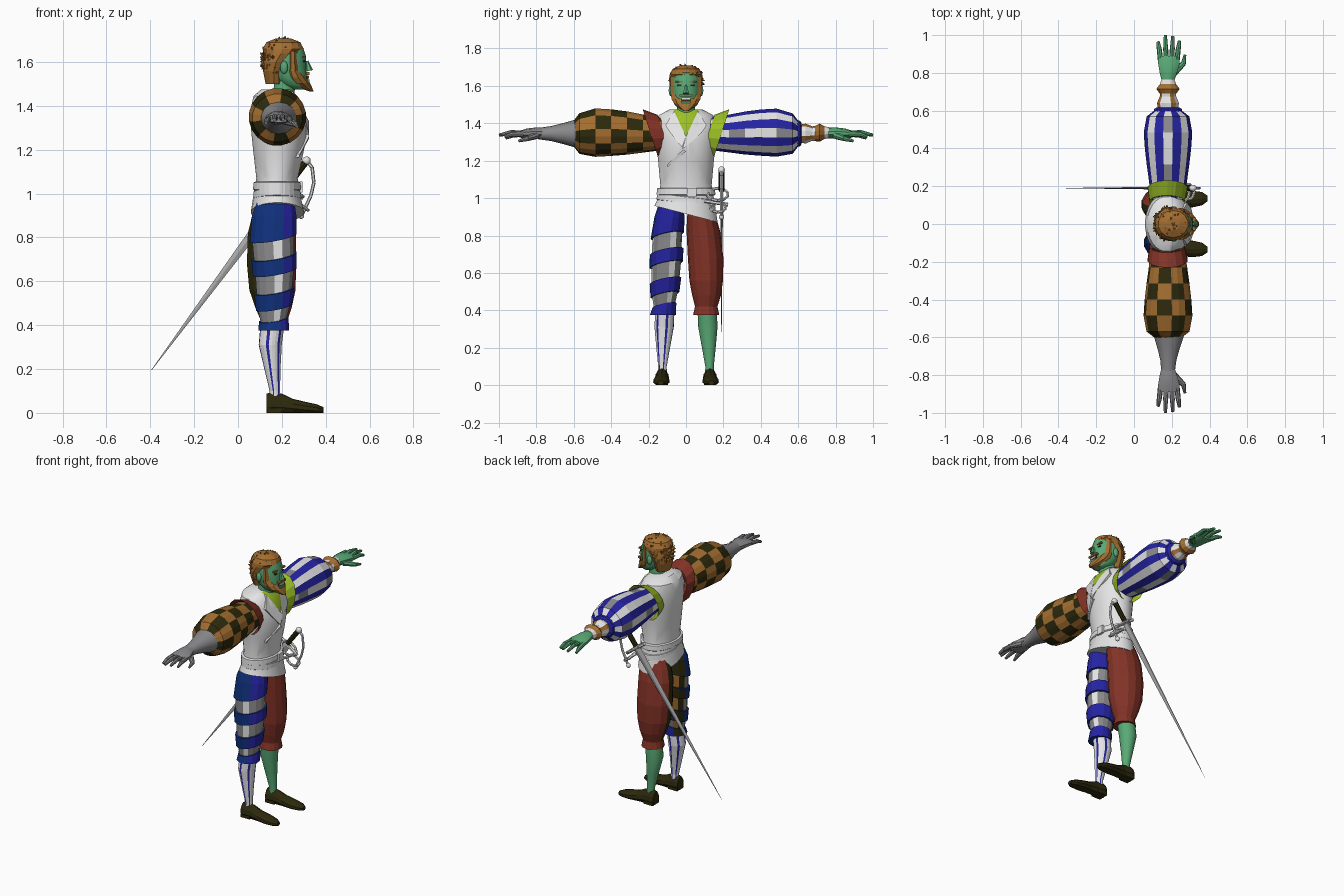
import bpy, bmesh, math, random
from mathutils import Vector, Matrix

if "Cube" in bpy.data.objects:
    bpy.data.objects.remove(bpy.data.objects["Cube"])

random.seed(4)
COLOURS = {
    "green_skin": (0.10, 0.40, 0.18), "ginger": (0.37, 0.155, 0.03), "white_cloth": (0.78, 0.78, 0.78),
    "grey": (0.25, 0.25, 0.26), "blue": (0.018, 0.017, 0.36), "navy": (0.005, 0.03, 0.2),
    "dark_olive": (0.026, 0.022, 0.004), "red": (0.23, 0.033, 0.02), "lime": (0.33, 0.52, 0.02),
    "steel": (0.4, 0.4, 0.4)}
MAT = {}
for key, c in COLOURS.items():
    MAT[key] = bpy.data.materials.new(key)
    MAT[key].diffuse_color = (*c, 1)


def finish(bm, name, mats, rule=None, smooth=False):
    """Turn a bmesh into an object; rule(i, j, centre, normal) picks the colour."""
    bmesh.ops.recalc_face_normals(bm, faces=bm.faces[:])
    bm.normal_update()
    if rule:
        li, lj = bm.faces.layers.int["i"], bm.faces.layers.int["j"]
        for f in bm.faces:
            f.material_index = mats.index(rule(f[li], f[lj], f.calc_center_median(), f.normal))
    me = bpy.data.meshes.new(name)
    bm.to_mesh(me)
    bm.free()
    ob = bpy.data.objects.new(name, me)
    bpy.context.collection.objects.link(ob)
    for m in mats:
        me.materials.append(MAT[m])
    if smooth:
        bpy.ops.object.select_all(action='DESELECT')
        ob.select_set(True)
        bpy.context.view_layer.objects.active = ob
        bpy.ops.object.shade_smooth_by_angle(angle=0.65)
    return ob


def loft(name, axis, rings, mats, n=12, rule=None, warp=None, cuts=(), smooth=False):
    """Skin ellipses (position, centre a, radius a, centre b, radius b) along an axis."""
    bm = bmesh.new()
    li, lj = bm.faces.layers.int.new("i"), bm.faces.layers.int.new("j")
    loops = []
    for p, ca, ra, cb, rb in rings:
        loop = []
        for k in range(n):
            t = 2 * math.pi * (k + 0.5) / n
            a, b = ca + ra * math.cos(t), cb + rb * math.sin(t)
            v = Vector({"x": (p, a, b), "y": (a, p, b), "z": (a, b, p)}[axis])
            loop.append(bm.verts.new(warp(v, len(loops)) if warp else v))
        loops.append(loop)
    for i in range(len(loops) - 1):
        for j in range(n):
            f = bm.faces.new((loops[i][j], loops[i][(j + 1) % n], loops[i + 1][(j + 1) % n], loops[i + 1][j]))
            f[li], f[lj] = i, j
    bm.faces.new(loops[0])
    bm.faces.new(loops[-1])
    for co, no in cuts:
        bmesh.ops.bisect_plane(bm, geom=bm.verts[:] + bm.edges[:] + bm.faces[:], plane_co=co, plane_no=no)
    return finish(bm, name, mats, rule, smooth)


def rod(name, a, b, r0, r1, mat, n=8, flat=1.0):
    """Tapered rod between two points; flat squashes it sideways in y."""
    a, b = Vector(a), Vector(b)
    bm = bmesh.new()
    rot = (b - a).to_track_quat('Z', 'Y').to_matrix().to_4x4()
    bmesh.ops.create_cone(bm, cap_ends=True, segments=n, radius1=r0, radius2=r1, depth=(b - a).length,
                          matrix=Matrix.Translation((a + b) / 2) @ rot)
    for v in bm.verts:
        v.co.y = a.y + (v.co.y - a.y) * flat if flat != 1 else v.co.y
    return finish(bm, name, [mat])


def ball(name, c, r, mat):
    bm = bmesh.new()
    bmesh.ops.create_icosphere(bm, subdivisions=2, radius=1,
                               matrix=Matrix.Translation(c) @ Matrix.Diagonal((*r, 1)))
    return finish(bm, name, [mat], smooth=True)


def box(name, c, s, mat):
    bm = bmesh.new()
    bmesh.ops.create_cube(bm, size=1, matrix=Matrix.Translation(c) @ Matrix.Diagonal((*s, 1)))
    return finish(bm, name, [mat])


def wire(name, pts, r, mat, cyclic=False):
    for k in range(len(pts) - (not cyclic)):
        rod(name, pts[k], pts[(k + 1) % len(pts)], r, r, mat, 6)


def at(rows, p):
    for a, b in zip(rows, rows[1:]):
        if a[0] <= p <= b[0]:
            t = (p - a[0]) / (b[0] - a[0])
            return [u + (v - u) * t for u, v in zip(a, b)]
    return rows[-1]


# vest with slanted hem and a lime shirt showing in the neckline
TORSO = [(.915, .18, .122, 0, .17), (1.0, .177, .106, 0, .15), (1.07, .178, .095, 0, .138),
         (1.2, .185, .117, 0, .15), (1.3, .187, .129, 0, .16), (1.39, .178, .12, 0, .168),
         (1.445, .17, .1, 0, .145), (1.475, .175, .07, 0, .085)]
loft("vest", "z", TORSO, ["white_cloth", "lime"], 28, smooth=True,
     rule=lambda i, j, c, n: "lime" if c.x > .2 and c.z - 1.33 > abs(c.y) * 2.1 else "white_cloth",
     warp=lambda v, i: v - Vector((0, 0, .26 * v.y if i == 0 else 0)),
     cuts=[((0, 0, 1.33), (0, .13, -s * .062)) for s in (1, -1)])


def lapel(name, pts):
    bm = bmesh.new()
    vs = []
    for y, z in pts:
        _, cx, rx, _, ry = at(TORSO, z)
        vs.append(Vector((cx + rx * math.sqrt(max(0, 1 - (y / ry) ** 2)), y, z)))
    lo = [bm.verts.new(v) for v in vs]
    hi = [bm.verts.new(v + Vector((.014, 0, 0))) for v in vs]
    for k in range(len(vs)):
        m = (k + 1) % len(vs)
        bm.faces.new((lo[k], lo[m], hi[m], hi[k]))
    bm.faces.new(hi)
    finish(bm, name, ["white_cloth"])


lapel("right_lapel", [(-.064, 1.465), (-.11, 1.39), (-.085, 1.35), (-.02, 1.27), (.0, 1.33)])
lapel("left_lapel", [(.064, 1.465), (.11, 1.39), (.085, 1.35), (-.02, 1.26), (.0, 1.33)])
lapel("vest_front_edge", [(-.015, 1.26), (-.1, 1.18), (-.1, 1.165), (0, 1.25)])

# belts and buckle
for k, (z, slope) in enumerate([(1.035, 0), (.99, .12)]):
    loft("belt", "z", [(z - .02, .178, .104, 0, .152), (z - .016, .178, .11, 0, .158), (z + .016, .178, .108, 0, .156),
                       (z + .02, .178, .1, 0, .15)], ["white_cloth"], 28,
         warp=lambda v, i, s=slope: v - Vector((0, 0, s * v.y)))
box("belt_buckle", (.288, .03, 1.03), (.014, .05, .05), "white_cloth")

# neck and head
loft("neck", "z", [(1.42, .2, .055, 0, .055), (1.46, .21, .05, 0, .05), (1.55, .215, .05, 0, .052)],
     ["green_skin"], smooth=True)
loft("head", "z", [(1.475, .275, .03, 0, .03), (1.495, .255, .06, 0, .06), (1.53, .235, .08, 0, .073),
                   (1.58, .218, .093, 0, .079), (1.63, .214, .097, 0, .081), (1.67, .21, .087, 0, .073),
                   (1.695, .205, .05, 0, .045)], ["green_skin"], 16, smooth=True)
loft("beard", "z", [(1.465, .337, .008, 0, .014), (1.485, .303, .036, 0, .04), (1.505, .28, .05, 0, .066),
                    (1.53, .262, .05, 0, .08), (1.56, .25, .037, 0, .085), (1.65, .25, .028, 0, .087)], ["ginger"])
loft("hair_cap", "z", [(1.50, .165, .04, 0, .055), (1.56, .163, .05, 0, .077), (1.60, .173, .06, 0, .088),
                       (1.64, .197, .08, 0, .09), (1.66, .205, .095, 0, .088), (1.69, .207, .08, 0, .072),
                       (1.708, .207, .035, 0, .035)], ["ginger"], 14)
rod("nose", (.315, 0, 1.605), (.325, 0, 1.56), .006, .017, "green_skin", 6)
box("moustache", (.318, 0, 1.548), (.018, .07, .012), "ginger")
box("mouth_gap", (.316, 0, 1.53), (.009, .05, .018), "dark_olive")
box("teeth", (.319, 0, 1.532), (.009, .046, .011), "white_cloth")
box("lower_lip", (.318, 0, 1.514), (.016, .05, .012), "green_skin")
for s in (-1, 1):
    ball("ear", (.21, s * .082, 1.575), (.018, .011, .03), "green_skin")
    box("eye", (.301, s * .033, 1.603), (.009, .026, .007), "dark_olive")
    box("eyebrow", (.301, s * .036, 1.622), (.014, .042, .009), "ginger")

# tufts of hair
bm = bmesh.new()
count = 0
while count < 110:
    d = Vector([random.gauss(0, 1) for _ in range(3)]).normalized()
    if d.z < -.7 or (d.x > -.3 and d.z < .42):
        continue
    count += 1
    p = Vector((.202 + .083 * d.x, .08 * d.y, 1.613 + .083 * d.z))
    aim = (d * .7 + Vector((.2, random.uniform(-.8, .8), random.uniform(-.7, .7)))).normalized()
    bmesh.ops.create_cone(bm, cap_ends=True, segments=4, radius1=.021, radius2=.001, depth=.045,
                          matrix=Matrix.Translation(p + aim * .006) @ aim.to_track_quat('Z', 'Y').to_matrix().to_4x4())
finish(bm, "hair_tufts", ["ginger"])

# flared shoulder wings
for s, m in ((-1, "red"), (1, "lime")):
    loft("shoulder_wing", "y", [(s * .12, .175, .095, 1.345, .1), (s * .19, .178, .108, 1.345, .13),
                                (s * .178, .178, .098, 1.345, .118), (s * .15, .178, .09, 1.345, .09)], [m], 14,
         warp=lambda v, i, s=s: v + Vector((0, s * .32 * (v.z - 1.345), 0)))

# puffed sleeves: chequered on one arm, striped on the other
PUFF = [(.13, .178, .09, 1.345, .09), (.23, .18, .103, 1.345, .103), (.315, .18, .115, 1.348, .117),
        (.40, .18, .125, 1.35, .126), (.485, .18, .131, 1.35, .131), (.57, .18, .115, 1.345, .11),
        (.60, .18, .075, 1.345, .07)]
loft("chequered_sleeve", "y", [(-r[0], *r[1:]) for r in PUFF], ["ginger", "dark_olive"], 20,
     rule=lambda i, j, c, n: ("ginger", "dark_olive")[(min(i, 4) + j // 2) % 2])
loft("striped_sleeve", "y", PUFF, ["blue", "white_cloth", "grey"], 16,
     rule=lambda i, j, c, n: ("blue", "white_cloth", "blue", "grey" if i in (1, 4) else "white_cloth")[j % 4])
# wrist cuffs and glove
loft("sleeve_band", "y", [(.585, .18, .075, 1.345, .07), (.593, .18, .08, 1.345, .075), (.61, .18, .075, 1.345, .07),
                          (.618, .18, .06, 1.345, .058)], ["blue"])
loft("wrist_ruffle", "y", [(.61, .18, .055, 1.345, .05), (.64, .18, .06, 1.345, .055), (.675, .18, .045, 1.345, .04),
                           (.69, .18, .045, 1.345, .042), (.715, .18, .064, 1.35, .05), (.74, .18, .045, 1.35, .035),
                           (.765, .18, .035, 1.35, .03)], ["white_cloth", "ginger"],
     rule=lambda i, j, c, n: "ginger" if (j % 3 == 1 and i < 3) or i in (3, 4) else "white_cloth")
loft("glove_cuff", "y", [(-.58, .185, .086, 1.345, .078), (-.66, .183, .06, 1.345, .055), (-.72, .182, .044, 1.345, .04),
                         (-.79, .18, .036, 1.345, .03)], ["grey"], 14, smooth=True)

# hands
for s, m in ((-1, "grey"), (1, "green_skin")):
    loft("palm", "y", [(s * .755, .18, .034, 1.348, .028), (s * .80, .182, .048, 1.348, .03),
                       (s * .85, .185, .06, 1.345, .027), (s * .89, .184, .058, 1.342, .018)], [m], 10, smooth=True)
    for x, dx, tip, z in ((.14, -.012, .965, 1.335), (.17, -.004, 1.0, 1.35), (.2, .005, .995, 1.352), (.228, .012, .97, 1.342)):
        rod("finger", (x, s * .87, 1.343), (x + dx * .6, s * .935, z), .0145, .013, m)
        rod("fingertip", (x + dx * .6, s * .93, z), (x + dx, s * tip, z - .014), .013, .008, m)
    rod("thumb", (.21, s * .80, 1.335), (.262, s * .85, 1.318), .02, .014, m)
    rod("thumb_tip", (.26, s * .845, 1.319), (.27, s * .895, 1.305), .014, .007, m)

# plain breeches leg
loft("red_breeches", "z", [(.375, .165, .07, .108, .07), (.42, .165, .062, .108, .06), (.48, .162, .085, .11, .077),
                           (.56, .157, .108, .108, .09), (.68, .153, .115, .105, .095), (.82, .155, .113, .093, .09),
                           (.9, .165, .103, .083, .078), (.97, .175, .08, .08, .06)], ["red", "dark_olive"], 14,
     rule=lambda i, j, c, n: "dark_olive" if i > 0 and n.x < -.3 and n.y < .1 else "red")

# wrapped leg: bulging blue bands over grey, tilted round the leg
LEG = [(.37, .163, .068, -.125, .066), (.43, .163, .065, -.115, .06), (.5, .165, .083, -.112, .076),
       (.65, .167, .096, -.106, .085), (.8, .16, .103, -.1, .084), (.9, .165, .098, -.088, .076), (.99, .175, .08, -.08, .058)]
wraps = []
for k, (z0, z1) in enumerate([(.375, .43), (.43, .485), (.485, .56), (.56, .645), (.645, .715), (.715, .8), (.8, .9)]):
    for z in (z0, z1):
        _, cx, rx, cy, ry = at(LEG, z)
        g = 1.06 if k % 2 == 0 else .94
        wraps.append((z, cx, rx * g, cy, ry * g))
wraps.append(LEG[-1])


def wrap_rule(i, j, c, n):
    if i % 4 == 2:
        if n.x < -.3 and n.y > .15:
            return "dark_olive" if j % 2 else "ginger"
        return "white_cloth" if j % 5 == 0 else "grey"
    if n.x < -.5 and n.y > .4:
        return "dark_olive"
    return "blue" if n.x > .45 or n.y > .5 else "navy"


loft("wrapped_breeches", "z", wraps, ["blue", "navy", "grey", "dark_olive", "ginger", "white_cloth"], 14, rule=wrap_rule,
     warp=lambda v, i: v + Vector((0, 0, (.17 * (v.x - .165) + .2 * (v.y + .1)) * (.4 < v.z < .85))))

# calves and shoes
CALF = [(.05, .168, .026, .126, .024), (.1, .168, .024, .126, .023), (.2, .157, .037, .122, .037),
        (.31, .147, .053, .117, .052), (.4, .157, .055, .113, .052)]
for s, name in ((-1, "striped_stocking"), (1, "bare_calf")):
    loft(name, "z", [(z, cx, rx, s * cy, ry) for z, cx, rx, cy, ry in CALF],
         ["white_cloth", "blue"] if s < 0 else ["green_skin"], 24, smooth=s > 0,
         rule=(lambda i, j, c, n: "blue" if j % 4 == 0 else "white_cloth") if s < 0 else None)
    loft("shoe", "x", [(.13, s * .128, .035, .042, .045), (.15, s * .128, .042, .042, .052),
                       (.2, s * .128, .038, .04, .048), (.25, s * .13, .042, .03, .034),
                       (.31, s * .132, .046, .022, .028), (.36, s * .134, .037, .016, .023),
                       (.39, s * .135, .015, .012, .014)], ["dark_olive"], 10,
         warp=lambda v, i, s=s: Vector((v.x, s * .13 + (v.y - s * .13) * (1 - 4 * max(v.z - .02, 0)), max(v.z, 0))))
    box("shoe_heel", (.165, s * .128, .01), (.065, .066, .02), "dark_olive")

# sword hanging at the hip
Y = .19
rod("sword_blade", (-.395, Y, .195), (.235, Y, 1.045), .001, .028, "steel", 4, .3)
rod("sword_grip", (.23, Y, 1.04), (.305, Y, 1.14), .015, .016, "dark_olive")
ball("pommel", (.312, Y, 1.15), (.02, .018, .02), "white_cloth")
rod("crossguard", (.17, Y, 1.075), (.30, Y, .98), .01, .01, "white_cloth", 6)
rod("side_guard", (.262, .10, .985), (.262, .225, .965), .01, .01, "white_cloth", 6)
wire("knuckle_bow", [(.312, Y, 1.15), (.338, Y, 1.12), (.346, Y, 1.05), (.332, Y, .99), (.29, Y, .9)], .008, "white_cloth")
for cx, cz, r in ((.25, 1.02, .055), (.285, .95, .042)):
    wire("guard_ring", [(cx + .8 * r * math.cos(k * .6283), .17 + r * math.sin(k * .6283), cz - .6 * r * math.cos(k * .6283))
                        for k in range(10)], .008, "white_cloth", True)
ball("guard_end", (.288, Y, .9), (.014, .014, .016), "white_cloth")

for m in bpy.data.materials:
    if m.users and not m.is_grease_pencil:
        m.use_nodes = True
        m.node_tree.nodes["Principled BSDF"].inputs["Base Color"].default_value = m.diffuse_color
